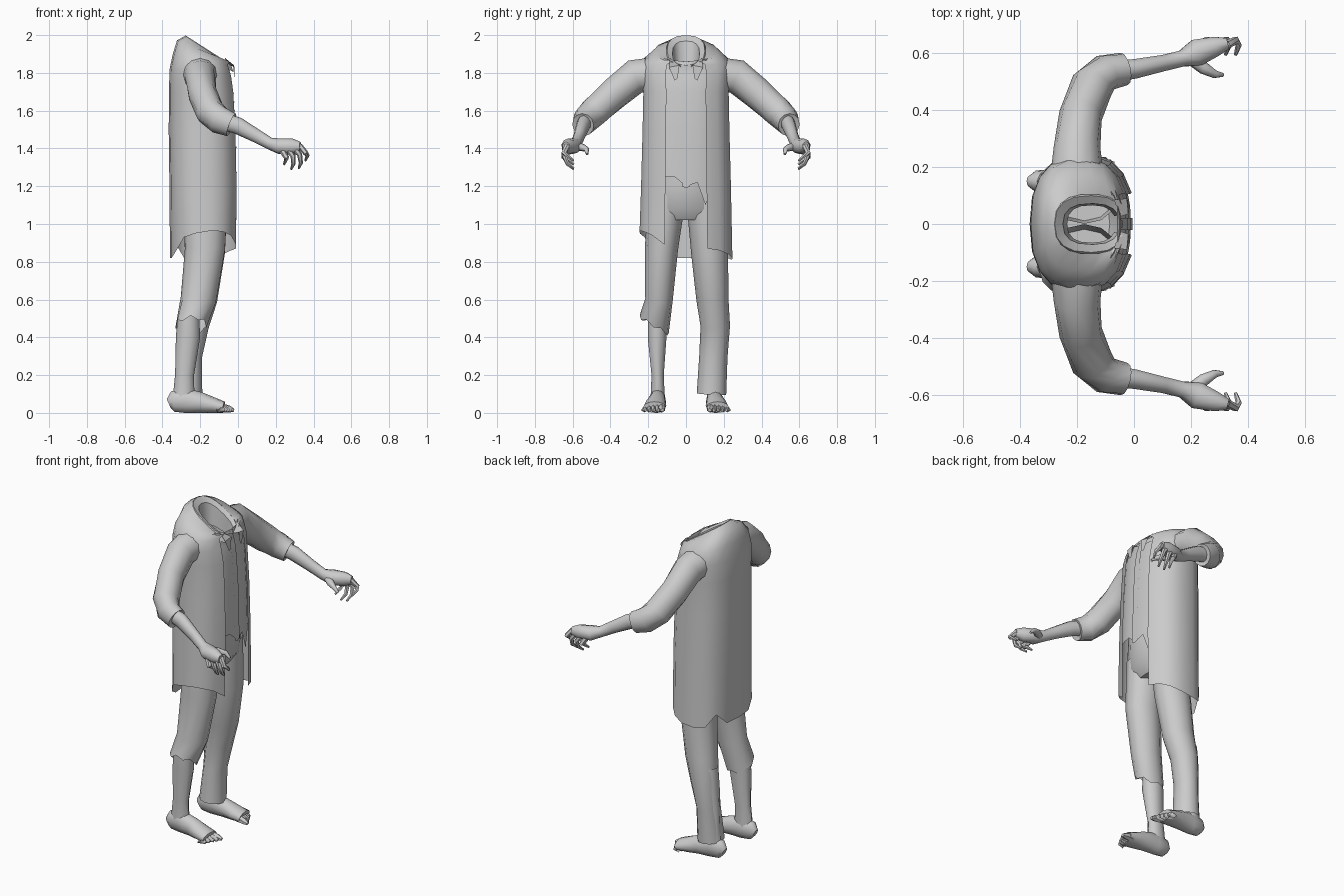
import bpy, bmesh, math
from mathutils import Vector

grey = bpy.data.materials.new("plain_grey")
grey.diffuse_color = (0.6, 0.6, 0.6, 1)


def loft(name, rings, closed=True, cap_start=False, cap_end=False, angle=50):
    """Skin a list of equal-length rings of points."""
    bm = bmesh.new()
    vs = [[bm.verts.new(p) for p in ring] for ring in rings]
    n = len(rings[0])
    for a, b in zip(vs, vs[1:]):
        for i in range(n if closed else n - 1):
            j = (i + 1) % n
            bm.faces.new((a[i], a[j], b[j], b[i]))
    if cap_start:
        bm.faces.new(vs[0])
    if cap_end:
        bm.faces.new(vs[-1])
    bmesh.ops.recalc_face_normals(bm, faces=bm.faces)
    me = bpy.data.meshes.new(name)
    bm.to_mesh(me)
    bm.free()
    me.materials.append(grey)
    ob = bpy.data.objects.new(name, me)
    bpy.context.collection.objects.link(ob)
    bpy.ops.object.select_all(action='DESELECT')
    ob.select_set(True)
    bpy.context.view_layer.objects.active = ob
    bpy.ops.object.shade_smooth_by_angle(angle=math.radians(angle))
    return ob


def tube(name, pts, ref, n=10, caps=(False, False), side=1):
    """Tube along (x, y, z, radius along ref, radius across); side=-1 mirrors y."""
    cs = [Vector(p[:3]) for p in pts]
    rings = []
    for i, p in enumerate(pts):
        t = (cs[min(i + 1, len(cs) - 1)] - cs[max(i - 1, 0)]).normalized()
        u = (Vector(ref) - t * t.dot(Vector(ref))).normalized()
        v = t.cross(u)
        ring = []
        for k in range(n):
            a = 2 * math.pi * k / n
            q = cs[i] + u * (p[3] * math.cos(a)) + v * (p[4] * math.sin(a))
            ring.append((q.x, q.y * side, max(q.z, 0.0)))
        rings.append(ring)
    return loft(name, rings, True, caps[0], caps[1])


def section(r, deg, inset=0.0):
    """Point on a rounded, forward-tilted torso ring (z, centre x, rx, ry, tilt)."""
    z, cx, rx, ry, tilt = r
    c, s = math.cos(math.radians(deg)), math.sin(math.radians(deg))
    dx = math.copysign(abs(c) ** 0.8, c) * (rx - inset)
    dy = math.copysign(abs(s) ** 0.8, s) * (ry - inset)
    return [cx + dx, dy, z - tilt * dx]


X, Z = (1, 0, 0), (0, 0, 1)

# Long coat, open down the front, with an uneven hem
torso = [(0.88, -0.18, 0.18, 0.248, 0), (1.2, -0.18, 0.183, 0.24, 0),
         (1.5, -0.185, 0.182, 0.232, 0), (1.7, -0.19, 0.175, 0.228, 0),
         (1.8, -0.195, 0.168, 0.235, 0.1), (1.87, -0.195, 0.15, 0.225, 0.2),
         (1.915, -0.18, 0.143, 0.165, 0.4), (1.915, -0.155, 0.125, 0.105, 0.65)]
hem = [.87, .86, .84, .82, .81, .82, .89, .82, .82, .82, .86, .93, .95, .965, .96, .94, .89]
angs = [22 + 316 * i / 16 for i in range(17)]
rings = [[section(r, a) for a in angs] for r in torso]
for p, z in zip(rings[0], hem):
    p[2] = z
loft("coat", rings, closed=False)

# Waistcoat front panel and button placket
v_angs = [-44 + 11 * i for i in range(9)]
v_hem = [1.25, 1.25, 1.25, 1.25, 1.2, 1.22, 1.1, 1.2, 1.25]
rings = [[section(r, a, 0.014) for a in v_angs] for r in torso[1:]]
for p, z in zip(rings[0], v_hem):
    p[2] = z
loft("waistcoat", rings, closed=False)
rings = [[section(r, a, 0.008) for a in (-3, 0, 3)] for r in torso[1:]]
rings[0][1][2] = 1.19
loft("button_placket", rings, closed=False)

# Collar: folded band with a hollow neck and two pointed flaps
collar = [(1.885, -0.155, 0.137, 0.118, 0.62), (1.92, -0.155, 0.124, 0.1, 0.64),
          (1.905, -0.15, 0.1, 0.072, 0.64), (1.8, -0.15, 0.085, 0.066, 0.4)]
c_angs = [20 + 320 * i / 14 for i in range(15)]
loft("collar", [[section(r, a) for a in c_angs] for r in collar], closed=False, angle=35)
for s, nm in ((1, "left"), (-1, "right")):
    loft("collar_flap_" + nm,
         [[(-0.07, s * 0.085, 1.88), (-0.05, s * 0.025, 1.83)],
          [(-0.025, s * 0.09, 1.83), (-0.02, s * 0.035, 1.84)],
          [(-0.018, s * 0.06, 1.76), (-0.018, s * 0.045, 1.77)]], closed=False, angle=20)

# Trousers: hips, one short ragged leg and one long leg
tube("trouser_hips", [(-0.175, 0, 1.4, 0.14, 0.19), (-0.175, 0, 1.2, 0.145, 0.2),
                      (-0.175, 0, 1.08, 0.13, 0.205), (-0.175, 0, 1.02, 0.09, 0.17)],
     X, 14, (False, True))
short = tube("short_trouser_leg",
             [(-0.175, -0.1, 1.15, 0.12, 0.1), (-0.175, -0.13, 0.87, 0.106, 0.088),
              (-0.21, -0.143, 0.6, 0.094, 0.073), (-0.25, -0.168, 0.45, 0.085, 0.078)], X, 12)
for v in short.data.vertices:
    if v.co.z < 0.53:
        v.co.z = 0.45 - 0.6 * (v.co.y + 0.168) + (0.02 if v.index % 2 else 0)
tube("long_trouser_leg",
     [(-0.175, 0.1, 1.15, 0.12, 0.1), (-0.175, 0.125, 0.85, 0.106, 0.098),
      (-0.205, 0.14, 0.6, 0.095, 0.085), (-0.235, 0.155, 0.46, 0.08, 0.078),
      (-0.255, 0.145, 0.3, 0.065, 0.075), (-0.265, 0.135, 0.1, 0.076, 0.078)], X, 12)

for s, nm in ((1, "left"), (-1, "right")):
    # Calf and ankle
    tube("calf_" + nm, [(-0.26, 0.152, 0.55, 0.055, 0.052), (-0.265, 0.153, 0.4, 0.064, 0.052),
                        (-0.283, 0.15, 0.2, 0.05, 0.034), (-0.288, 0.15, 0.07, 0.058, 0.04)],
         X, 10, side=s)
    # Bare foot with flat sole and toes
    tube("foot_" + nm,
         [(-0.367, 0.15, 0.05, 0.025, 0.02), (-0.345, 0.15, 0.06, 0.055, 0.038),
          (-0.28, 0.15, 0.065, 0.066, 0.043), (-0.2, 0.155, 0.055, 0.055, 0.048),
          (-0.13, 0.162, 0.04, 0.042, 0.058), (-0.075, 0.167, 0.03, 0.03, 0.06)],
         Z, 12, (True, True), s)
    for i in range(5):
        y, x, r = 0.128 + 0.022 * i, -0.022 - 0.012 * i, 0.019 if i == 0 else 0.012
        tube("toe_%s_%d" % (nm, i + 1),
             [(-0.1, y + 0.005, 0.028, 0.026, r), (x - 0.025, y, 0.02, 0.019, r),
              (x, y - 0.003, 0.014, 0.009, r * 0.6)], Z, 6, (False, True), s)

    # Sleeve with a turned-in cuff
    tube("sleeve_" + nm,
         [(-0.2, 0.12, 1.8, 0.09, 0.1), (-0.2, 0.27, 1.78, 0.092, 0.082),
          (-0.188, 0.38, 1.69, 0.085, 0.076), (-0.148, 0.485, 1.595, 0.08, 0.076),
          (-0.1, 0.532, 1.55, 0.075, 0.066), (-0.035, 0.545, 1.525, 0.064, 0.058),
          (-0.05, 0.543, 1.53, 0.04, 0.036)], Z, 12, side=s)
    # Forearm running into the palm
    tube("forearm_and_palm_" + nm,
         [(-0.1, 0.53, 1.55, 0.045, 0.04), (0.0, 0.545, 1.52, 0.045, 0.036),
          (0.1, 0.565, 1.465, 0.036, 0.03), (0.17, 0.582, 1.425, 0.032, 0.03),
          (0.22, 0.602, 1.412, 0.042, 0.05), (0.29, 0.625, 1.41, 0.042, 0.036),
          (0.33, 0.635, 1.41, 0.025, 0.02)], Z, 10, (False, True), s)
    # Four curled fingers and a thumb
    tips = [(0.365, 1.335), (0.33, 1.295), (0.29, 1.29), (0.252, 1.315)]
    for i, (tx, tz) in enumerate(tips):
        bx = 0.325 - 0.03 * i
        tube("finger_%s_%d" % (nm, i + 1),
             [(bx, 0.63, 1.415 - 0.01 * i, 0.016, 0.016),
              ((bx + tx) / 2 + 0.014, 0.646, 1.375 - 0.008 * i, 0.014, 0.014),
              (tx + 0.003, 0.628, tz + 0.028, 0.011, 0.011),
              (tx - 0.008, 0.595, tz, 0.006, 0.006)], X, 6, (False, True), s)
    tube("thumb_" + nm,
         [(0.2, 0.585, 1.41, 0.022, 0.025), (0.245, 0.548, 1.405, 0.02, 0.022),
          (0.285, 0.526, 1.395, 0.014, 0.014), (0.312, 0.524, 1.37, 0.007, 0.007)],
         Z, 8, (False, True), s)
